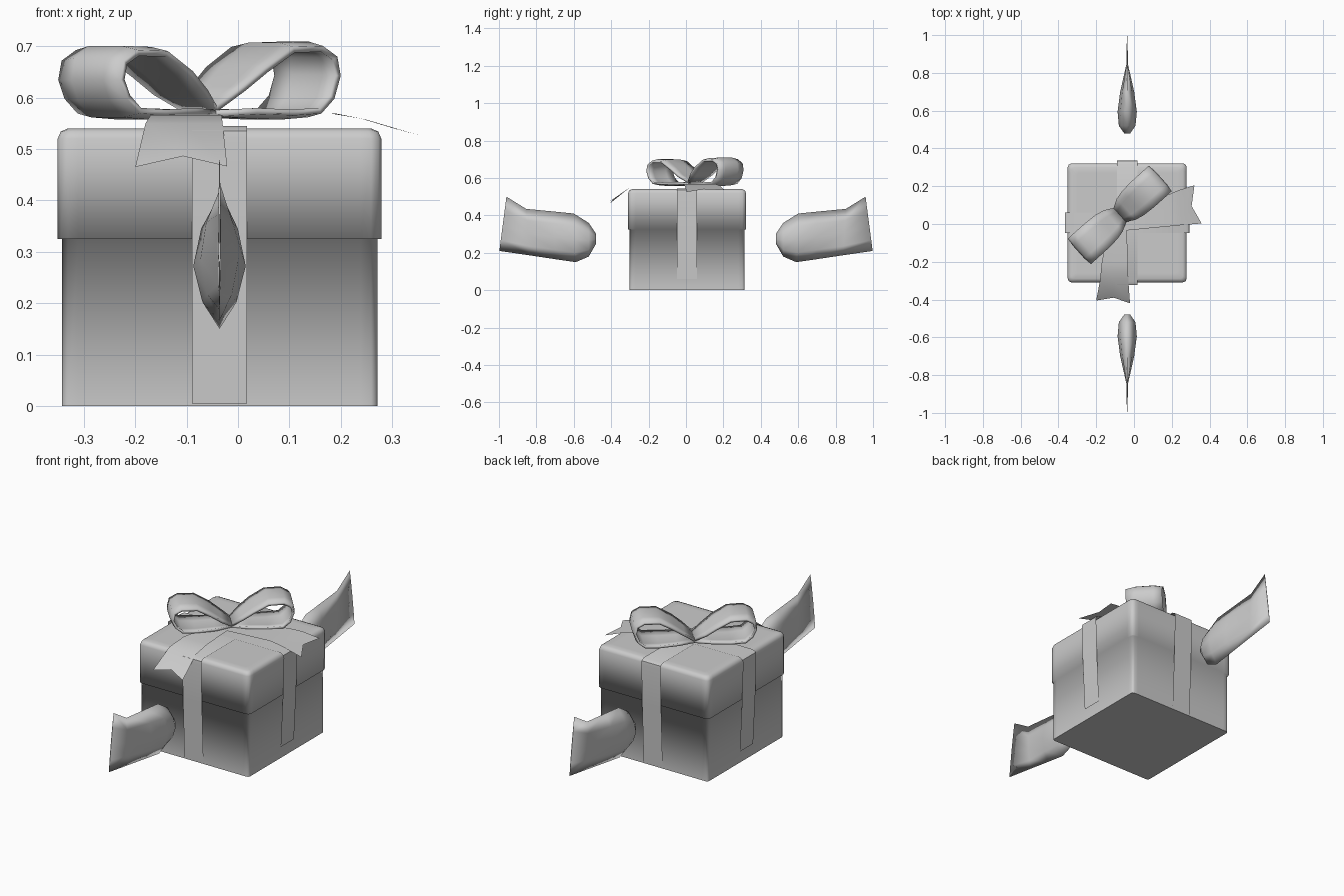
import bpy, bmesh, math
from mathutils import Vector

if "Cube" in bpy.data.objects:
    bpy.data.objects.remove(bpy.data.objects["Cube"])

grey = bpy.data.materials.new("plain grey")
grey.diffuse_color = (0.6, 0.6, 0.6, 1)
grey.use_nodes = True
grey.node_tree.nodes["Principled BSDF"].inputs["Base Color"].default_value = grey.diffuse_color
CX, CY = -0.036, 0.006      # centre of the box


def make(name, bm, angle=180, sheet=False):
    bmesh.ops.recalc_face_normals(bm, faces=bm.faces)
    if sheet:               # open sheets face upward
        bm.normal_update()
        if sum(f.normal.z * f.calc_area() for f in bm.faces) < 0:
            bmesh.ops.reverse_faces(bm, faces=bm.faces)
    me = bpy.data.meshes.new(name)
    bm.to_mesh(me)
    bm.free()
    ob = bpy.data.objects.new(name, me)
    bpy.context.collection.objects.link(ob)
    me.materials.append(grey)
    bpy.ops.object.select_all(action='DESELECT')
    ob.select_set(True)
    bpy.context.view_layer.objects.active = ob
    bpy.ops.object.shade_smooth_by_angle(angle=math.radians(angle))
    return ob


def loft(bm, rows, closed=False):
    """Skin a grid of points; closed joins the ends of each row."""
    vs = [[bm.verts.new(p) for p in r] for r in rows]
    n = len(vs[0])
    for a, b in zip(vs, vs[1:]):
        for i in range(n if closed else n - 1):
            j = (i + 1) % n
            bm.faces.new((a[i], a[j], b[j], b[i]))
    return vs


def rounded_square(half, z, r, support=0.02):
    """Square ring with rounded corners and a support point beside each."""
    pts = []
    for q in range(4):
        a0 = q * math.pi / 2
        c, s = math.cos(a0), math.sin(a0)
        k = half - r
        corner = [(half, k - support)]
        corner += [(k + r * math.cos(t), k + r * math.sin(t))
                   for t in (0, math.pi / 4, math.pi / 2)]
        corner += [(k - support, half)]
        pts += [(CX + x * c - y * s, CY + x * s + y * c, z) for x, y in corner]
    return pts


# Box with overhanging lid, smooth everywhere except round the flat bottom
bm = bmesh.new()
rings = loft(bm, [rounded_square(h, z, r) for h, z, r in (
    (0.307, 0.0, 0.012), (0.307, 0.325, 0.012), (0.315, 0.325, 0.02),
    (0.315, 0.52, 0.02), (0.309, 0.534, 0.018), (0.295, 0.54, 0.014),
    (0.265, 0.54, 0.01))], True)
bottom = bm.faces.new(rings[0])
bm.faces.new(rings[-1])
for e in bottom.edges:
    e.smooth = False
make("gift_box", bm)


# Thin flat ribbons wrapped over the lid and down the sides
def ribbon(name, along_y, bottom):
    path = [(0.312, bottom), (0.325, 0.325), (0.33, 0.52), (0.328, 0.535),
            (0.31, 0.545)]
    path += [(-s, z) for s, z in reversed(path)]
    rows = []
    for s, z in path:
        rows.append([(CX + w, CY + s, z) if along_y else (CX + s, CY + w, z)
                     for w in (-0.054, 0.054)])
    bm = bmesh.new()
    loft(bm, rows)
    make(name, bm, 30, True)


ribbon("ribbon_front_back", True, 0.005)
ribbon("ribbon_left_right", False, 0.06)

# Bow loops: profile of distance from knot, height, half width
LOOP = [(0.0, 0.578, 0.048), (0.05, 0.612, 0.075), (0.1, 0.653, 0.086),
        (0.17, 0.697, 0.09), (0.245, 0.699, 0.09), (0.28, 0.678, 0.09),
        (0.288, 0.64, 0.09), (0.272, 0.597, 0.09), (0.24, 0.567, 0.09),
        (0.17, 0.563, 0.088), (0.08, 0.566, 0.08), (0.0, 0.57, 0.048)]
knot = Vector((-0.075, 0.048, 0))
along = Vector((math.cos(math.radians(42)), math.sin(math.radians(42)), 0))
across = Vector((along.y, -along.x, 0))
for name, sign in (("bow_loop_left", -1), ("bow_loop_right", 1)):
    bm = bmesh.new()
    rows = []
    for s, z, w in LOOP:
        lift = 0.004 * sign if z > 0.6 else 0
        row = []
        for k in (-1, -0.5, 0.5, 1):
            # edges curl in a little, so each loop is barrel shaped
            zz = 0.63 + (z - 0.63) * (0.88 if abs(k) == 1 and s > 0.03 else 1)
            row.append(knot + along * s * sign * (0.98 if abs(k) == 1 else 1)
                       + across * w * k + Vector((0, 0, zz + lift)))
        rows.append(row)
    loft(bm, rows)
    m = make(name, bm).modifiers.new("thickness", 'SOLIDIFY')
    m.thickness = 0.012
    m.offset = 0

# Ribbon tails with a notched end: rows of left, middle and right points
FRONT_TAIL = [
    [(-0.12, 0.05, 0.568), (-0.08, 0.04, 0.568), (-0.04, 0.0, 0.568)],
    [(-0.17, -0.2, 0.566), (-0.1, -0.2, 0.566), (-0.032, -0.2, 0.566)],
    [(-0.18, -0.3, 0.55), (-0.105, -0.3, 0.55), (-0.03, -0.3, 0.55)],
    [(-0.2, -0.405, 0.465), (-0.107, -0.39, 0.486), (-0.021, -0.42, 0.466)]]
SIDE_TAIL = [
    [(-0.05, -0.035, 0.568), (-0.06, 0.01, 0.568), (-0.09, 0.06, 0.568)],
    [(0.19, -0.012, 0.569), (0.18, 0.08, 0.569), (0.18, 0.155, 0.569)],
    [(0.25, -0.006, 0.557), (0.24, 0.09, 0.559), (0.24, 0.18, 0.559)],
    [(0.358, 0.003, 0.525), (0.305, 0.095, 0.54), (0.32, 0.205, 0.535)]]
for name, rows in (("bow_tail_front", FRONT_TAIL), ("bow_tail_side", SIDE_TAIL)):
    bm = bmesh.new()
    loft(bm, rows)
    make(name, bm, 180, True)

# Fins: distance and height of bottom and top, then half thickness
FIN = [(0.480, 0.25, 0.480, 0.30, 0.016), (0.520, 0.18, 0.520, 0.36, 0.044),
       (0.590, 0.15, 0.600, 0.41, 0.051), (0.700, 0.166, 0.700, 0.42, 0.037),
       (0.840, 0.187, 0.855, 0.435, 0.004), (0.998, 0.21, 0.960, 0.50, 0.002)]
for name, sign in (("fin_front", -1), ("fin_back", 1)):
    bm = bmesh.new()
    rows = []
    for y0, z0, y1, z1, h in FIN:
        ring = []
        for t, k in ((0, 0), (0.2, 0.65), (0.47, 1), (0.75, 0.7), (1, 0),
                     (0.75, -0.7), (0.47, -1), (0.2, -0.65)):
            ring.append((CX + h * k, sign * (y0 + (y1 - y0) * t),
                         z0 + (z1 - z0) * t))
        rows.append(ring)
    vs = loft(bm, rows, True)
    bm.faces.new(vs[0])
    bm.faces.new(vs[-1])
    make(name, bm)
